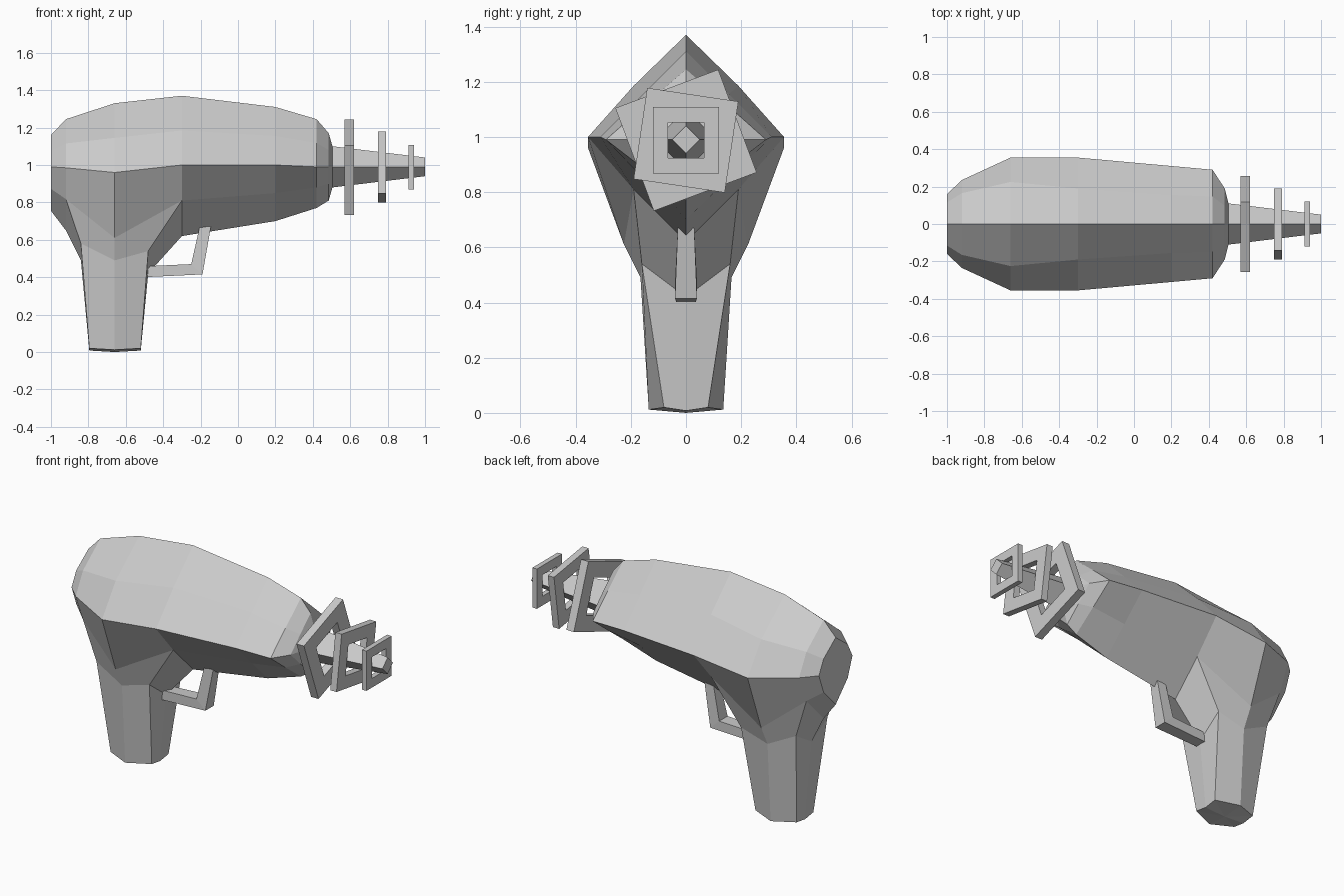
import bpy, bmesh
from math import radians, sin, cos

if "Cube" in bpy.data.objects:
    bpy.data.objects.remove(bpy.data.objects["Cube"])


def finish(bm, name):
    bmesh.ops.recalc_face_normals(bm, faces=bm.faces)
    me = bpy.data.meshes.new(name)
    bm.to_mesh(me)
    bm.free()
    ob = bpy.data.objects.new(name, me)
    bpy.context.collection.objects.link(ob)
    return ob


def bridge(bm, a, b, skip=()):
    n = len(a)
    for i in range(n):
        if i not in skip:
            j = (i + 1) % n
            bm.faces.new((a[i], a[j], b[j], b[i]))


# Body and barrel: eight-sided sections (x, top z, side z, bottom z, half width, shoulder y)
sections = [
    (-1.00, 1.16, 0.99, 0.755, 0.16, 0.115),
    (-0.92, 1.245, 0.985, 0.65, 0.235, 0.165),
    (-0.66, 1.33, 0.96, 0.26, 0.355, 0.225),
    (-0.30, 1.37, 1.00, 0.62, 0.355, 0.19),
    (0.20, 1.31, 1.00, 0.70, 0.31, 0.155),
    (0.42, 1.245, 0.99, 0.77, 0.29, 0.147),
    (0.485, 1.17, 0.99, 0.81, 0.19, 0.097),
    (0.505, 1.10, 0.99, 0.88, 0.11, 0.055),
    (1.00, 1.04, 0.99, 0.94, 0.05, 0.025),
]
bm = bmesh.new()
rings = []
for x, t, s, b, w, m in sections:
    hi, lo = (t + s) / 2, (s + b) / 2
    pts = [(0, t), (m, hi), (w, s), (m, lo), (0, b), (-m, lo), (-w, s), (-m, hi)]
    rings.append([bm.verts.new((x, y, z)) for y, z in pts])
for k in range(len(rings) - 1):
    # the belly under the grip stays open for the handle
    bridge(bm, rings[k], rings[k + 1], skip=(3, 4) if k in (1, 2) else ())
bm.faces.new(rings[0])
bm.faces.new(rings[-1])

# Handle: flows out of the belly opening
r0, r1, r2 = rings[1:4]
opening = [r0[4], r0[3], r1[3], r2[3], r2[4], r2[5], r1[5], r0[5]]
bm.verts.remove(r1[4])


def grip_ring(half):
    mirrored = [(x, -y, z) for x, y, z in reversed(half[1:4])]
    return [bm.verts.new(p) for p in half + mirrored]


grip_top = grip_ring([(-0.84, 0, 0.49), (-0.84, 0.15, 0.58), (-0.66, 0.165, 0.49),
                      (-0.48, 0.16, 0.54), (-0.48, 0, 0.42)])
grip_base = grip_ring([(-0.795, 0, 0.008), (-0.795, 0.08, 0.02), (-0.66, 0.135, 0.012),
                       (-0.52, 0.08, 0.02), (-0.52, 0, 0.008)])
bridge(bm, opening, grip_top)
bridge(bm, grip_top, grip_base)
tip = bm.verts.new((-0.66, 0, 0))
for i in range(8):
    bm.faces.new((grip_base[i], grip_base[(i + 1) % 8], tip))
finish(bm, "body_and_grip")

# Trigger guard: bent bar, (outer x, z, inner x, z, half width)
bm = bmesh.new()
bars = []
for ox, oz, ix, iz, w in [(-0.51, 0.40, -0.51, 0.458, 0.035),
                          (-0.19, 0.415, -0.25, 0.47, 0.04),
                          (-0.145, 0.67, -0.205, 0.67, 0.03)]:
    bars.append([bm.verts.new(p) for p in
                 ((ox, -w, oz), (ox, w, oz), (ix, w, iz), (ix, -w, iz))])
bridge(bm, bars[0], bars[1])
bridge(bm, bars[1], bars[2])
bm.faces.new(bars[0])
bm.faces.new(bars[2])
finish(bm, "trigger_guard")


# Square emitter frames around the barrel, each twisted differently
def square_frame(name, x, half, twist):
    bm = bmesh.new()
    loops = []
    d = half * 0.125
    for side, h in ((-d, half), (d, half), (d, half * 0.54), (-d, half * 0.54)):
        r = h * 2 ** 0.5
        angles = [radians(45 + 90 * i + twist) for i in range(4)]
        loops.append([bm.verts.new((x + side, r * cos(a), 0.988 + r * sin(a))) for a in angles])
    for k in range(4):
        bridge(bm, loops[k], loops[(k + 1) % 4])
    finish(bm, name)


square_frame("large_frame", 0.595, 0.199, 20.5)
square_frame("middle_frame", 0.77, 0.167, -8.5)
square_frame("small_frame", 0.927, 0.12, 0)
